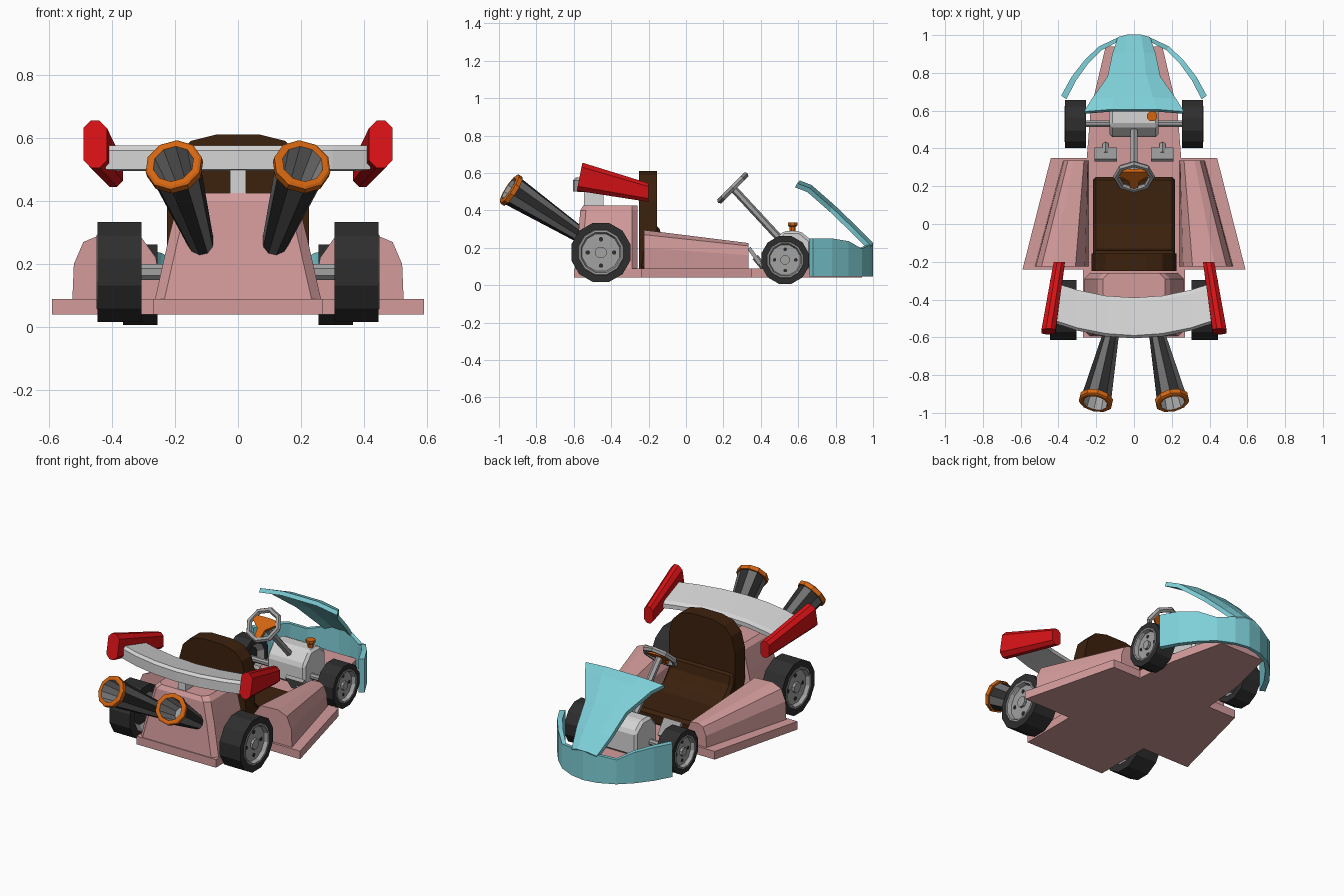
import bpy, bmesh, math
from mathutils import Vector

cube = bpy.data.objects.get("Cube")
if cube:
    bpy.data.objects.remove(cube, do_unlink=True)


def material(name, r, g, b):
    m = bpy.data.materials.new(name)
    m.use_nodes = True
    m.diffuse_color = (r, g, b, 1)
    m.node_tree.nodes["Principled BSDF"].inputs["Base Color"].default_value = (r, g, b, 1)
    return m


PINK = material("dusty pink", .66, .33, .33)
TEAL = material("teal", .21, .63, .69)
WHITE = material("pale grey", .66, .66, .66)
STEEL = material("steel grey", .36, .36, .36)
DARK = material("pipe grey", .16, .16, .16)
BLACK = material("rubber black", .027, .027, .027)
BROWN = material("seat brown", .045, .015, .004)
RED = material("red", .68, .006, .008)
ORANGE = material("orange", .65, .13, .006)


def loft(name, rings, mats, pick=None, bevel=0):
    """Skin a list of equal-length rings and cap both ends."""
    bm = bmesh.new()
    rows = [[bm.verts.new(p) for p in ring] for ring in rings]
    n = len(rows[0])
    for seg in range(len(rows) - 1):
        for i in range(n):
            j = (i + 1) % n
            f = bm.faces.new((rows[seg][i], rows[seg][j], rows[seg + 1][j], rows[seg + 1][i]))
            f.material_index = pick(seg, i) if pick else 0
    bm.faces.new(rows[0])
    last = bm.faces.new(rows[-1])
    last.material_index = pick(len(rows) - 2, 0) if pick else 0
    bmesh.ops.recalc_face_normals(bm, faces=bm.faces)
    me = bpy.data.meshes.new(name)
    bm.to_mesh(me)
    bm.free()
    for m in mats:
        me.materials.append(m)
    ob = bpy.data.objects.new(name, me)
    bpy.context.collection.objects.link(ob)
    if bevel:
        mod = ob.modifiers.new("bevel", 'BEVEL')
        mod.width = bevel
        mod.segments = 1
    return ob


def prism(name, outline, axis, a, b, mat, bevel=0):
    """Extrude a 2D outline along one axis from a to b."""
    def place(p, t):
        q = list(p)
        q.insert(axis, t)
        return q
    return loft(name, [[place(p, t) for p in outline] for t in (a, b)], [mat], bevel=bevel)


def box(name, lo, hi, mat, bevel=0):
    outline = [(lo[0], lo[1]), (hi[0], lo[1]), (hi[0], hi[1]), (lo[0], hi[1])]
    return prism(name, outline, 2, lo[2], hi[2], mat, bevel)


def circle(center, axis, radius, n):
    q = Vector(axis).to_track_quat('Z', 'Y')
    angles = [2 * math.pi * (i + .5) / n for i in range(n)]
    return [Vector(center) + q @ Vector((radius * math.cos(t), radius * math.sin(t), 0)) for t in angles]


def turned(name, start, axis, profile, n, mats, pick=None):
    """Turned solid: profile holds (distance along axis, radius)."""
    axis = Vector(axis).normalized()
    return loft(name, [circle(Vector(start) + axis * d, axis, r, n) for d, r in profile], mats, pick)


def rod(name, a, b, radius, n, mat):
    d = Vector(b) - Vector(a)
    return turned(name, a, d, [(0, radius), (d.length, radius)], n, [mat])


def octagon(x0, x1, z0, z1, c):
    return [(x0 + c, z0), (x1 - c, z0), (x1, z0 + c), (x1, z1 - c),
            (x1 - c, z1), (x0 + c, z1), (x0, z1 - c), (x0, z0 + c)]


def mirrored(half):
    return half + [(-x, y) for x, y in reversed(half)]


# Floor pan
prism("floor_pan", mirrored([(.27, -.6), (.27, -.24), (.59, -.24), (.44, .35), (.25, .35),
                             (.23, .6), (.15, .94)]), 2, .04, .09, PINK)

# Rear body cover
loft("rear_cover", [[(x, y, z) for x, y in octagon(-w, w, y0, -.26, .03)]
                    for z, w, y0 in ((.08, .265, -.595), (.28, .22, -.575), (.40, .19, -.565), (.425, .165, -.55))],
     [PINK])

# Seat
prism("seat_back", mirrored([(.2, .09), (.225, .25), (.225, .45), (.2, .54), (.15, .59), (.07, .61)]),
      1, -.25, -.155, BROWN)
prism("seat_cushion", [(-.24, .08), (-.24, .32), (-.145, .32), (-.13, .25), (-.08, .19), (0, .165),
                       (.25, .165), (.25, .08)], 0, -.218, .218, BROWN, .018)

# Engine block with filler cap
prism("engine_block", [(.46, .09), (.46, .22), (.52, .29), (.61, .29), (.67, .24), (.67, .09)],
      0, -.13, .13, WHITE, .015)
turned("filler_cap", (.095, .57, .28), (0, 0, 1), [(0, .017), (.03, .017), (.04, .028), (.055, .028)], 8, [ORANGE])

# Steering
hub = Vector((0, .25, .52))
rod("steering_column", hub, (0, .5, .25), .02, 6, STEEL)
bpy.ops.mesh.primitive_torus_add(major_segments=8, minor_segments=6, major_radius=.095, minor_radius=.017,
                                 location=hub, rotation=(math.radians(45), 0, math.radians(0)))
ring = bpy.context.object
ring.name = "steering_wheel"
ring.data.materials.append(STEEL)
spokes = prism("steering_spokes", mirrored([(.02, -.09), (.025, -.03), (.085, .02), (.085, .04), (.03, .045)]),
               2, -.012, .008, ORANGE)
spokes.location = hub
spokes.rotation_euler.x = math.radians(45)

# Wing: a bowed blade lofted across the width
stations = [-.42, -.3, -.15, 0, .15, .3, .42]
loft("rear_wing", [[(x, y + .45 * x * x, z) for y, z in
                    ((-.605, .5), (-.605, .56), (-.59, .575), (-.41, .535), (-.39, .52), (-.39, .495))]
                   for x in stations], [WHITE])
box("wing_post", (-.025, -.545, .4), (.025, -.44, .53), WHITE)

# Axles
rod("rear_axle", (-.33, -.455, .175), (.33, -.455, .175), .028, 8, STEEL)
rod("front_axle", (-.28, .53, .135), (.28, .53, .135), .018, 8, STEEL)

# Nose panel: arched strip sloping down to the tip
nose = [(.595, .56, .265), (.66, .535, .225), (.78, .43, .14), (.9, .315, .115), (.99, .225, .085)]
loft("nose_panel", [[(-w, y, z - .015), (-w * .45, y + .012, z), (w * .45, y + .012, z), (w, y, z - .015),
                     (w, y - .012, z - .037), (w * .45, y, z - .022), (-w * .45, y, z - .022),
                     (-w, y - .012, z - .037)] for y, z, w in nose], [TEAL])

# Wrap-round bumper
half = [(.385, .68, .25), (.33, .78, .25), (.26, .87, .235), (.185, .94, .195), (.09, .985, .215), (0, 1, .225)]
path = half + [(-x, y, z) for x, y, z in reversed(half[:-1])]
loft("front_bumper", [[(x, y, .045), (x, y, z), (x * .93, y - .02, z), (x * .93, y - .02, .045)]
                      for x, y, z in path], [TEAL])


def wheel(name, s, x, y, z, r, w):
    """Twelve-sided tyre with a recessed rim, hub cap and bolt holes."""
    turned(name, (s * x, y, z), (s, 0, 0),
           [(.03, .5 * r), (0, .72 * r), (0, r), (w, r), (w, .76 * r), (w + .003, .74 * r),
            (w + .003, .68 * r), (w - .02, .63 * r)],
           12, [BLACK, STEEL], lambda seg, i: 1 if seg > 3 or seg == 0 else 0)
    face = s * (x + w - .02)
    rod(name + "_hub", (face, y, z), (face + s * .015, y, z), .2 * r, 8, STEEL)
    for k in range(4):
        t = k * math.pi / 2
        p = Vector((face, y + .43 * r * math.cos(t), z + .43 * r * math.sin(t)))
        rod(name + "_bolt_hole", p, p + Vector((s * .003, 0, 0)), .075 * r, 8, BLACK)


for s, side in ((1, "left"), (-1, "right")):
    wheel(side + "_rear_wheel", s, .305, -.455, .175, .164, .14)
    wheel(side + "_front_wheel", s, .255, .53, .135, .132, .11)

    # Side pod tapering forward
    rear = [(.24, .08), (.26, .22), (.31, .29), (.43, .295), (.49, .27), (.52, .2), (.525, .08)]
    front = [(.24, .08), (.245, .17), (.265, .22), (.32, .225), (.35, .21), (.37, .16), (.375, .08)]
    loft(side + "_side_pod", [[(s * x, y, z) for x, z in sec] for y, sec in ((-.225, rear), (.335, front))], [PINK])

    # Wing end plate
    tail = [(s * x, -.585 + .2 * (z - .5), z) for x, z in octagon(.415, .49, .505, .655, .024)]
    tip = [(s * x, -.2, z) for x, z in octagon(.365, .425, .445, .545, .018)]
    loft(side + "_end_plate", [tail, tip], [RED])

    # Exhaust pipe with striped outside, lip and hollow bore
    a, b = Vector((s * .11, -.53, .245)), Vector((s * .203, -.94, .512))
    n = (b - a).length
    turned(side + "_exhaust", a, b - a,
           [(0, .038), (n - .02, .082), (n - .02, .092), (n + .005, .092), (n + .01, .084),
            (n + .01, .066), (n - .2, .045)],
           10, [DARK, BLACK, ORANGE, STEEL],
           lambda seg, i: i % 2 if seg == 0 else (3 if seg == 5 else 2))

    # Pedal on a stalk
    x = s * .15
    prism(side + "_pedal", [(.33, .19), (.345, .205), (.405, .12), (.39, .105)], 0, x - .06, x + .06, STEEL)
    rod(side + "_pedal_stalk", (x, .37, .15), (x, .42, .09), .018, 6, STEEL)
